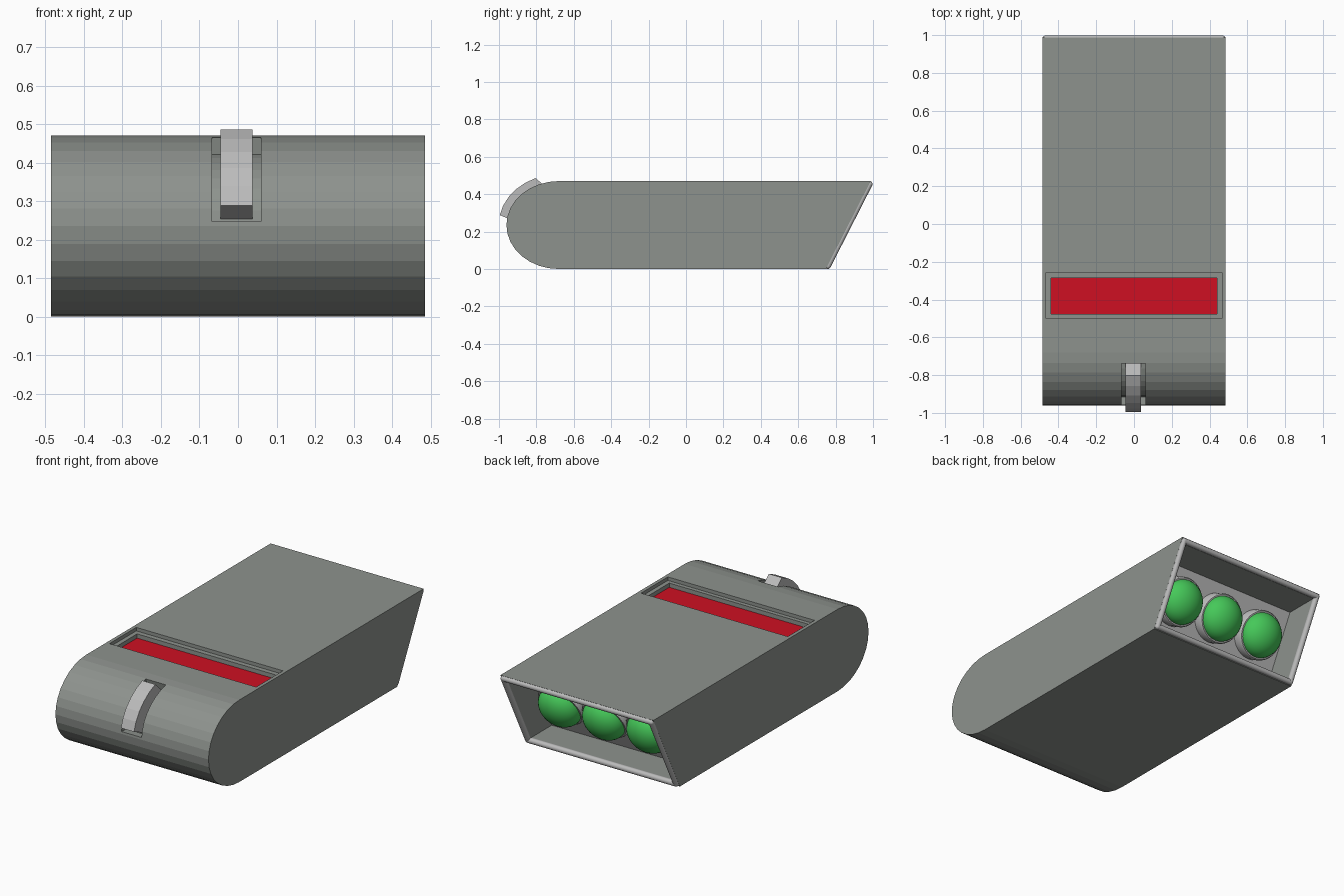
import bpy, bmesh, math
from mathutils import Vector, Matrix

if "Cube" in bpy.data.objects:
    bpy.data.objects.remove(bpy.data.objects["Cube"])

def mat(name, rgb):
    m = bpy.data.materials.new(name)
    m.diffuse_color = (*rgb, 1)
    m.use_nodes = True
    m.node_tree.nodes["Principled BSDF"].inputs["Base Color"].default_value = m.diffuse_color
    return m

GREY = mat("body grey", (0.27, 0.29, 0.27))
LIGHT = mat("light grey", (0.50, 0.50, 0.50))
RED = mat("red", (0.62, 0.005, 0.016))
GREEN = mat("green", (0.06, 0.58, 0.10))

def finish(bm, name, m, smooth=False):
    bmesh.ops.recalc_face_normals(bm, faces=bm.faces)
    me = bpy.data.meshes.new(name)
    bm.to_mesh(me)
    bm.free()
    me.materials.append(m)
    ob = bpy.data.objects.new(name, me)
    bpy.context.collection.objects.link(ob)
    if smooth:
        bpy.ops.object.select_all(action='DESELECT')
        ob.select_set(True)
        bpy.context.view_layer.objects.active = ob
        bpy.ops.object.shade_smooth_by_angle(angle=math.radians(40))
    return ob

def extrude_x(name, profile, x0, x1, m):
    """Prism from a (y, z) profile."""
    bm = bmesh.new()
    a = [bm.verts.new((x0, y, z)) for y, z in profile]
    b = [bm.verts.new((x1, y, z)) for y, z in profile]
    bm.faces.new(a)
    bm.faces.new(b[::-1])
    for i in range(len(a)):
        j = (i + 1) % len(a)
        bm.faces.new((a[i], a[j], b[j], b[i]))
    return finish(bm, name, m)

def box(name, x, y, z, m):
    return extrude_x(name, [(y[0], z[0]), (y[1], z[0]), (y[1], z[1]), (y[0], z[1])], x[0], x[1], m)

def arc(ry, rz, a0, a1, n):
    """Points on the nose ellipse; angle 0 points to the front, 90 up."""
    out = []
    for i in range(n + 1):
        t = math.radians(a0 + (a1 - a0) * i / n)
        out.append((-0.68 - ry * math.cos(t), 0.235 + rz * math.sin(t)))
    return out

def cut(ob, cutter):
    mod = ob.modifiers.new("cut", 'BOOLEAN')
    mod.operation, mod.solver, mod.object = 'DIFFERENCE', 'EXACT', cutter
    bpy.context.view_layer.objects.active = ob
    bpy.ops.object.modifier_apply(modifier=mod.name)
    bpy.data.objects.remove(cutter)

# Body: rounded nose, slanted open tail
S = 0.51  # tail slant, y per z
def slant(y, z):
    return (y + S * z, z)
body = extrude_x("body", arc(0.28, 0.235, -90, 90, 16) + [slant(0.748, 0.47), slant(0.748, 0)],
                 -0.485, 0.485, GREY)
cut(body, extrude_x("cavity", [slant(0.545, 0.03), slant(0.9, 0.03), slant(0.9, 0.44),
                               slant(0.545, 0.44)], -0.455, 0.455, GREY))
cut(body, box("recess_upper", (-0.465, 0.465), (-0.50, -0.257), (0.45, 0.6), GREY))
cut(body, box("recess_lower", (-0.44, 0.44), (-0.477, -0.285), (0.42, 0.6), GREY))
cut(body, extrude_x("switch_slot", arc(0.38, 0.34, 3, 78, 8) + arc(0.235, 0.19, 78, 3, 8),
                    -0.067, 0.06, GREY))

# Red panel in the recess
box("red_panel", (-0.44, 0.44), (-0.477, -0.285), (0.419, 0.426), RED)

# Curved switch
extrude_x("switch", arc(0.322, 0.272, 11.25, 67.5, 5) + arc(0.23, 0.185, 78, 5, 5), -0.045, 0.038, LIGHT)

# Rounded rim around the tail opening
R = 0.016
bm = bmesh.new()
corners = [Vector((x, *slant(0.75, z))) for x, z in
           ((-0.469, R), (0.469, R), (0.469, 0.47 - R), (-0.469, 0.47 - R))]
for p, q in zip(corners, corners[1:] + corners[:1]):
    d = q - p
    mtx = Matrix.Translation((p + q) / 2) @ d.to_track_quat('Z', 'Y').to_matrix().to_4x4()
    bmesh.ops.create_cone(bm, cap_ends=False, segments=16, radius1=R, radius2=R, depth=d.length, matrix=mtx)
    bmesh.ops.create_uvsphere(bm, u_segments=16, v_segments=8, radius=R, matrix=Matrix.Translation(p))
finish(bm, "tail_rim", LIGHT, True)

# Backing plate inside the cavity
extrude_x("lamp_plate", [slant(0.535, 0.03), slant(0.55, 0.03), slant(0.55, 0.44), slant(0.535, 0.44)],
          -0.455, 0.455, LIGHT)

# Three lamps: ring and green dome, facing along the slant normal
axis = Vector((0, 1, -S)).normalized()
rot = axis.to_track_quat('Z', 'Y').to_matrix().to_4x4()

def lathe(name, profile, place, m, steps=32):
    bm = bmesh.new()
    vs = [bm.verts.new((r, 0, h)) for r, h in profile]
    es = [bm.edges.new(e) for e in zip(vs, vs[1:])]
    bmesh.ops.spin(bm, geom=vs + es, cent=(0, 0, 0), axis=(0, 0, 1), angle=math.tau, steps=steps)
    bmesh.ops.remove_doubles(bm, verts=bm.verts, dist=1e-5)
    bm.transform(place)
    finish(bm, name, m, True)

dome = [(0.125 * math.cos(t), 0.095 * math.sin(t)) for t in (math.pi / 20 * i for i in range(11))]
ring = [(0.138, -0.08), (0.138, 0.0), (0.132, 0.008), (0.124, 0.008), (0.122, -0.02)]
for i, x in enumerate((-0.28, 0, 0.28)):
    place = Matrix.Translation((x, 0.735, 0.25)) @ rot
    lathe(f"lamp_ring_{i + 1}", ring, place, LIGHT)
    lathe(f"lamp_dome_{i + 1}", dome, place, GREEN)
